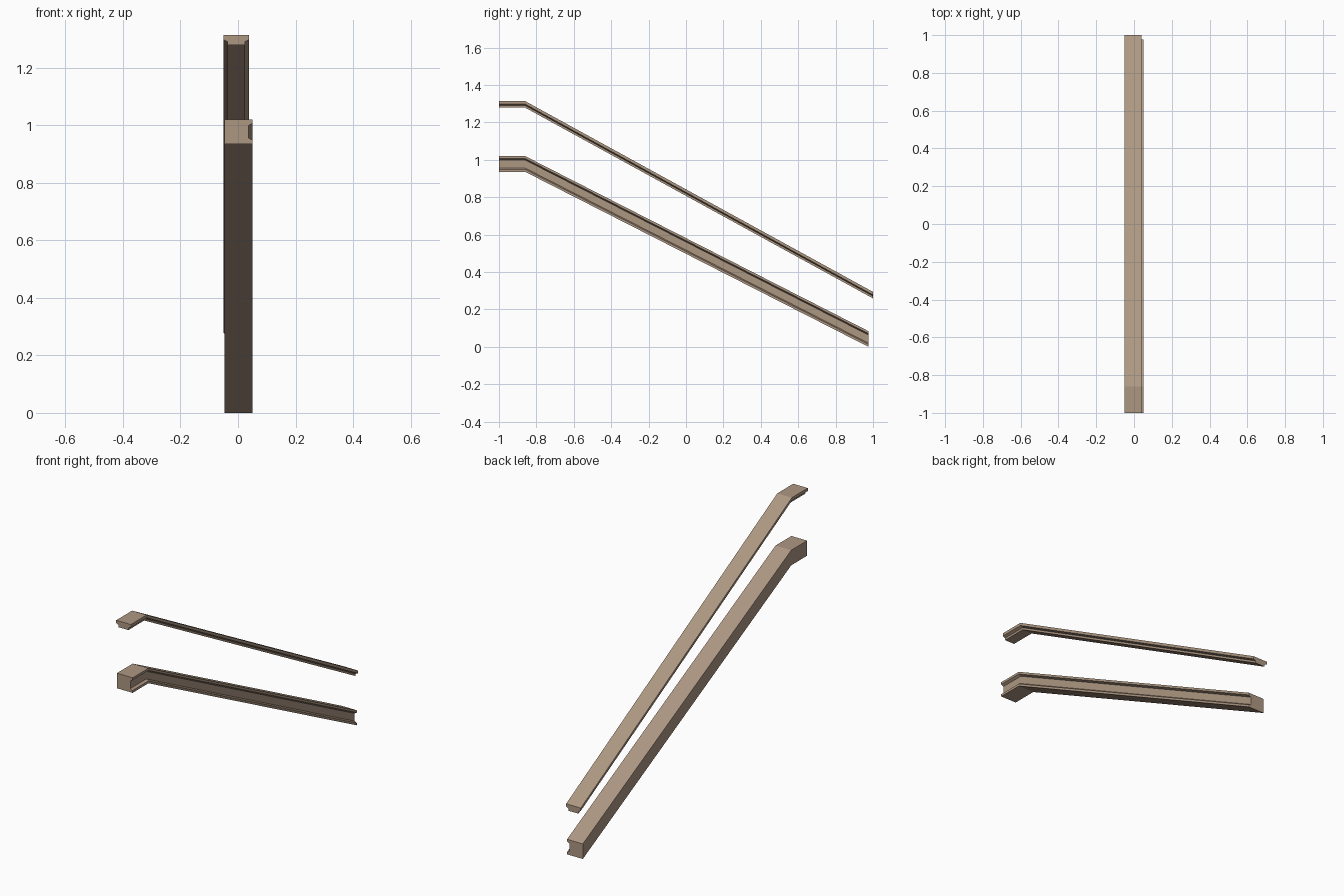
import bpy, bmesh

if "Cube" in bpy.data.objects:
    bpy.data.objects.remove(bpy.data.objects["Cube"])

wood = bpy.data.materials.new("tan wood")
wood.diffuse_color = (0.42, 0.31, 0.225, 1)
wood.use_nodes = True
wood.node_tree.nodes["Principled BSDF"].inputs["Base Color"].default_value = wood.diffuse_color


def sweep(name, profile, path):
    """Carry an upright x-z profile along a y-z path; ends are cut vertically."""
    bm = bmesh.new()
    rings = [[bm.verts.new((x, y, z + h)) for x, h in profile] for y, z in path]
    n = len(profile)
    for a, b in zip(rings, rings[1:]):
        for i in range(n):
            j = (i + 1) % n
            bm.faces.new((a[i], a[j], b[j], b[i]))
    bm.faces.new(rings[0])
    bm.faces.new(rings[-1])
    bmesh.ops.recalc_face_normals(bm, faces=bm.faces)
    mesh = bpy.data.meshes.new(name)
    bm.to_mesh(mesh)
    bm.free()
    mesh.materials.append(wood)
    obj = bpy.data.objects.new(name, mesh)
    bpy.context.collection.objects.link(obj)
    return obj


# handrail: wide cap above a narrower body
c = -0.006
half = [(0.030, 0), (0.030, 0.012), (0.045, 0.019), (0.045, 0.035)]
rail = [(c + x, h) for x, h in half] + [(c - x, h) for x, h in reversed(half)]
sweep("handrail", rail, [(-1, 1.279), (-0.86, 1.279), (1, 0.259)])

# lower stringer: flat on the left, bevelled groove along the right side
stringer = [(-0.047, 0), (0.05, 0), (0.05, 0.013), (0.036, 0.020),
            (0.036, 0.063), (0.05, 0.071), (0.05, 0.084), (-0.047, 0.084)]
sweep("base_stringer", stringer, [(-1, 0.936), (-0.86, 0.936), (0.976, 0)])
